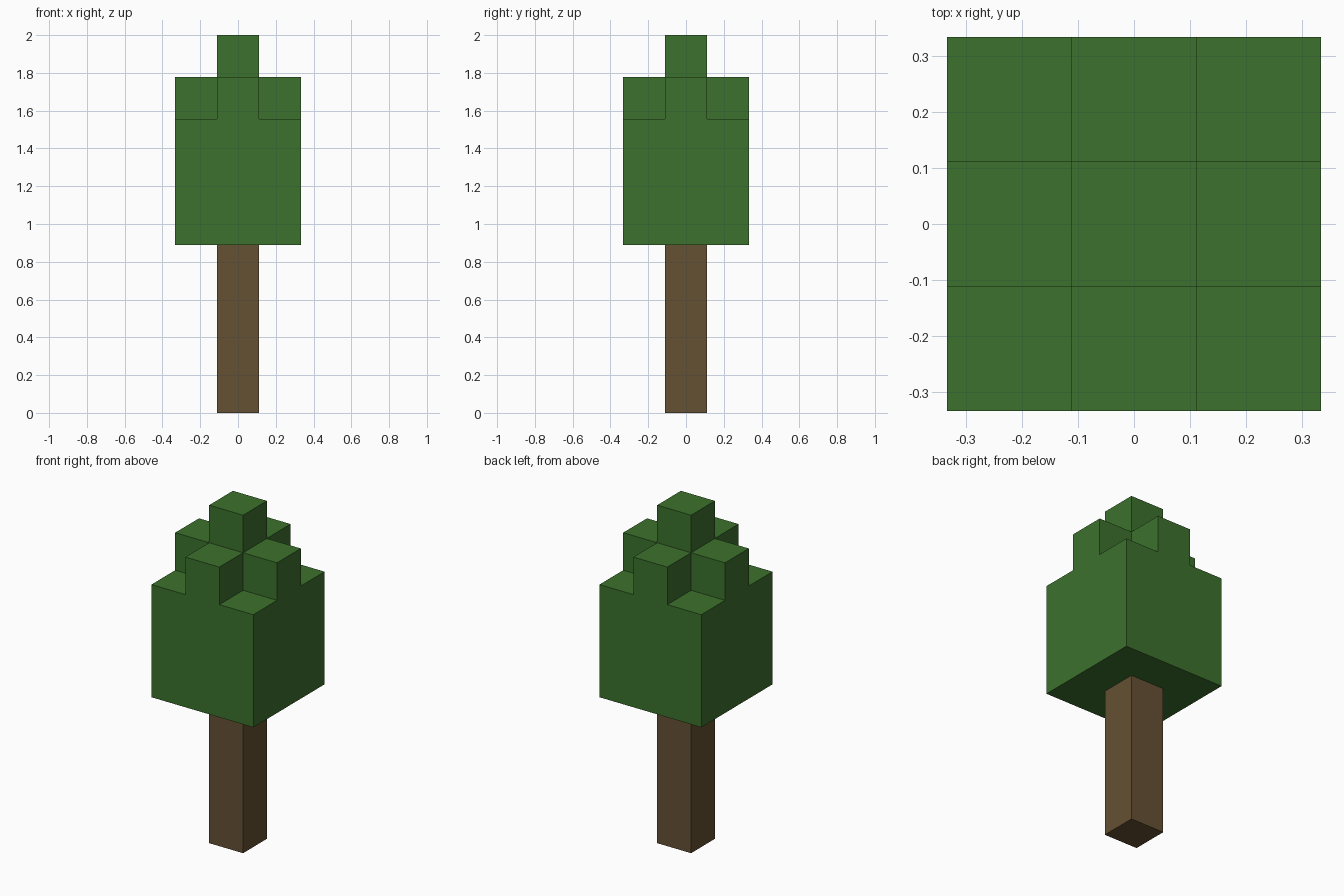
import bpy, bmesh
from mathutils import Vector

cube = bpy.data.objects.get("Cube")
if cube:
    bpy.data.objects.remove(cube, do_unlink=True)

U = 2 / 9  # edge of one block; the tree is nine blocks tall


def make_material(name, rgb):
    mat = bpy.data.materials.new(name)
    mat.use_nodes = True
    mat.diffuse_color = (*rgb, 1)
    mat.node_tree.nodes["Principled BSDF"].inputs["Base Color"].default_value = (*rgb, 1)
    return mat


def block_object(name, cells, mat):
    """Outer skin of a set of unit blocks, with flat areas merged."""
    bm = bmesh.new()
    for cell in cells:
        for axis in range(3):
            for sign in (-1, 1):
                step = [0, 0, 0]
                step[axis] = sign
                if tuple(c + s for c, s in zip(cell, step)) in cells:
                    continue
                n = Vector(step)
                a = Vector([float(i == (axis + 1) % 3) for i in range(3)])
                b = n.cross(a)
                mid = Vector(cell) + Vector((0, 0, 0.5)) + n / 2
                corners = (-a - b, a - b, a + b, b - a)
                bm.faces.new([bm.verts.new((mid + c / 2) * U) for c in corners])
    bmesh.ops.remove_doubles(bm, verts=bm.verts, dist=0.001)
    bmesh.ops.dissolve_limit(bm, angle_limit=0.01, verts=bm.verts, edges=bm.edges)
    mesh = bpy.data.meshes.new(name)
    bm.to_mesh(mesh)
    bm.free()
    mesh.materials.append(mat)
    obj = bpy.data.objects.new(name, mesh)
    bpy.context.collection.objects.link(obj)
    return obj


bark = make_material("bark brown", (0.130, 0.082, 0.033))
leaf = make_material("leaf green", (0.045, 0.164, 0.026))

# Trunk: a column of four blocks
block_object("trunk", {(0, 0, z) for z in range(4)}, bark)

# Crown: a cube of leaves, a plus-shaped layer, and a single tip block
side = (-1, 0, 1)
crown = {(x, y, z) for x in side for y in side for z in (4, 5, 6)}
crown |= {(x, y, 7) for x in side for y in side if x == 0 or y == 0}
crown.add((0, 0, 8))
block_object("leaf_crown", crown, leaf)
